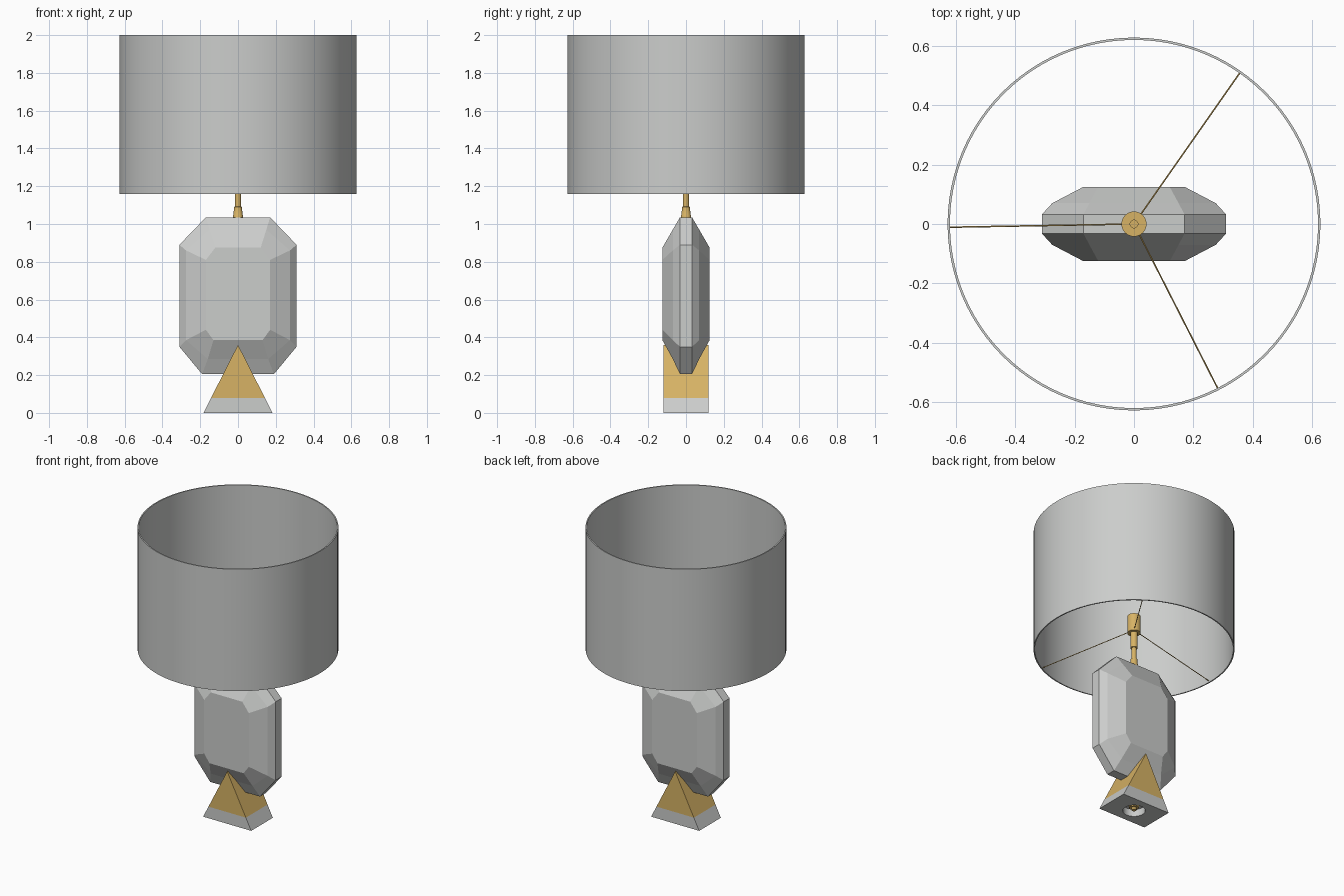
import bpy, bmesh, math
from mathutils import Vector

cube = bpy.data.objects.get("Cube")
if cube:
    bpy.data.objects.remove(cube, do_unlink=True)


def material(name, rgb):
    m = bpy.data.materials.new(name)
    m.use_nodes = True
    m.diffuse_color = (*rgb, 1)
    m.node_tree.nodes["Principled BSDF"].inputs["Base Color"].default_value = (*rgb, 1)
    return m


grey = material("pale_grey", (0.6, 0.61, 0.6))
gold = material("brushed_gold", (0.68, 0.45, 0.13))


def finish(name, bm, mat, smooth=False):
    bmesh.ops.recalc_face_normals(bm, faces=bm.faces)
    mesh = bpy.data.meshes.new(name)
    bm.to_mesh(mesh)
    bm.free()
    mesh.materials.append(mat)
    ob = bpy.data.objects.new(name, mesh)
    bpy.context.collection.objects.link(ob)
    if smooth:
        bpy.ops.object.select_all(action='DESELECT')
        ob.select_set(True)
        bpy.context.view_layer.objects.active = ob
        bpy.ops.object.shade_smooth_by_angle(angle=math.radians(35))
    return ob


def loft(bm, loops, closed=False):
    """Bridge equal-length point loops; cap the ends unless closed."""
    rings = [[bm.verts.new(p) for p in loop] for loop in loops]
    pairs = list(zip(rings, rings[1:])) + ([(rings[-1], rings[0])] if closed else [])
    for a, b in pairs:
        for i in range(len(a)):
            j = (i + 1) % len(a)
            bm.faces.new((a[i], a[j], b[j], b[i]))
    if not closed:
        bm.faces.new(rings[0])
        bm.faces.new(rings[-1])


def lathe(name, profile, mat, sides=32, closed=False):
    bm = bmesh.new()
    turn = [math.tau * i / sides for i in range(sides)]
    loft(bm, [[(r * math.cos(a), r * math.sin(a), z) for a in turn]
              for r, z in profile], closed)
    return finish(name, bm, mat, True)


# Drum shade: thin open wall
R, Z0, Z1 = 0.627, 1.16, 2.0
lathe("shade", [(R, Z0), (R, Z1), (R - 0.008, Z1), (R - 0.008, Z0)], grey, 96, True)


# Emerald-cut body: nested octagons from back table to front table
def octagon(y, half, bottom, top):
    (bw, bz, bs), (tw, tz, ts) = bottom, top
    right = [(bw, bz), (half, bs), (half, ts), (tw, tz)]
    outline = right + [(-x, z) for x, z in reversed(right)]
    return [(x, y, z) for x, z in outline]


girdle = (0.31, (0.19, 0.205, 0.35), (0.17, 1.035, 0.89))
crown = (0.275, (0.16, 0.285, 0.385), (0.15, 0.97, 0.86))
table = (0.17, (0.13, 0.385, 0.44), (0.12, 0.875, 0.81))
layers = [(0.125, table), (0.07, crown), (0.032, girdle)]
bm = bmesh.new()
loft(bm, [octagon(-y, *o) for y, o in layers] +
         [octagon(y, *o) for y, o in reversed(layers)])
finish("faceted_body", bm, grey)

# Triangular prism base: grey foot, gold upper wedge
HALF, PEAK, SPLIT, DEPTH = 0.183, 0.36, 0.08, 0.118
mid = HALF * (1 - SPLIT / PEAK)


def extrude_y(name, outline, mat):
    bm = bmesh.new()
    loft(bm, [[(x, y, z) for x, z in outline] for y in (-DEPTH, DEPTH)])
    return finish(name, bm, mat)


foot = extrude_y("base_foot", [(-HALF, 0), (HALF, 0), (mid, SPLIT), (-mid, SPLIT)], grey)
extrude_y("base_wedge", [(-mid, SPLIT), (mid, SPLIT), (0, PEAK)], gold)

# Round recess under the foot
cutter = lathe("recess_cutter", [(0.07, -0.05), (0.07, 0.05)], grey)
cutter.hide_render = True
cutter.hide_viewport = True
cut = foot.modifiers.new("recess", 'BOOLEAN')
cut.operation = 'DIFFERENCE'
cut.solver = 'EXACT'
cut.object = cutter

# Fixing nut and rod end inside the recess
lathe("base_nut", [(0.032, 0.02), (0.032, 0.05)], gold, 6)
lathe("base_rod_end", [(0.015, 0.004), (0.015, 0.05)], gold, 16)

# Neck, stem and lamp socket in stepped turned sections
lathe("neck", [(0.027, 1.03), (0.027, 1.045), (0.024, 1.05), (0.021, 1.09),
               (0.016, 1.092), (0.016, 1.17), (0.023, 1.172), (0.023, 1.29)], gold)
lathe("socket", [(0.042, 1.28), (0.042, 1.4), (0.013, 1.4), (0.013, 1.28)],
      gold, 32, True)

# Three thin arms from the socket down to the lower rim of the shade
for n, deg in enumerate((55, 181, 297)):
    a = math.radians(deg)
    out = Vector((math.cos(a), math.sin(a), 0))
    start = out * 0.035 + Vector((0, 0, 1.295))
    end = out * (R - 0.006) + Vector((0, 0, 1.17))
    line = end - start
    bm = bmesh.new()
    bmesh.ops.create_cone(bm, cap_ends=True, segments=8, radius1=0.0025,
                          radius2=0.0025, depth=line.length)
    arm = finish(f"shade_arm_{n + 1}", bm, gold, True)
    arm.location = (start + end) / 2
    arm.rotation_mode = 'QUATERNION'
    arm.rotation_quaternion = line.to_track_quat('Z', 'Y')
